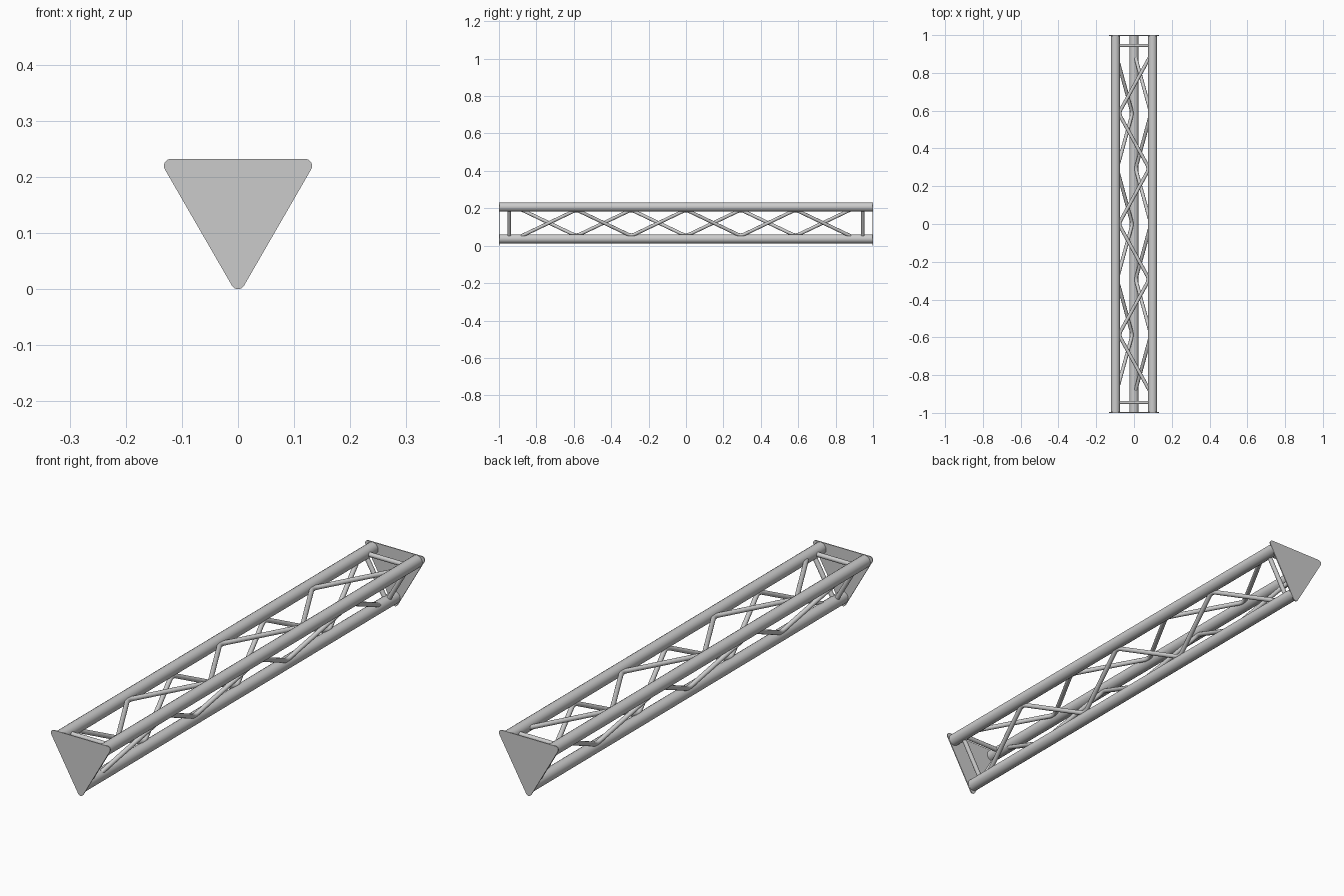
import bpy, bmesh, math
from mathutils import Vector

if "Cube" in bpy.data.objects:
    bpy.data.objects.remove(bpy.data.objects["Cube"])

CHORD_R, BRACE_R = 0.0243, 0.0092
STEP = 0.293            # distance between brace nodes
MID_Z = 0.1505          # centre of the triangular section
SIDE = 0.0985           # half the chord spacing
LEFT = Vector((-SIDE, 0, MID_Z + SIDE / math.sqrt(3)))
RIGHT = Vector((SIDE, 0, LEFT.z))
BOTTOM = Vector((0, 0, MID_Z - 2 * SIDE / math.sqrt(3)))


def at(p, y):
    return Vector((p.x, y, p.z))


def tube(name, pts, radius, sides_res):
    """Round bar along a polyline, turned into a smooth mesh."""
    cu = bpy.data.curves.new(name, 'CURVE')
    cu.dimensions = '3D'
    cu.bevel_depth = radius
    cu.bevel_resolution = sides_res
    cu.use_fill_caps = True
    sp = cu.splines.new('POLY')
    sp.points.add(len(pts) - 1)
    for q, p in zip(sp.points, pts):
        q.co = (*p, 1)
    ob = bpy.data.objects.new(name, cu)
    bpy.context.collection.objects.link(ob)
    bpy.ops.object.select_all(action='DESELECT')
    ob.select_set(True)
    bpy.context.view_layer.objects.active = ob
    bpy.ops.object.convert(target='MESH')
    bpy.ops.object.shade_smooth_by_angle(angle=math.radians(40))
    return ob


def rounded(nodes, length=0.022, steps=5):
    """Polyline with each inner corner replaced by a soft bend."""
    out = [nodes[0]]
    for a, b, c in zip(nodes, nodes[1:], nodes[2:]):
        p = b + (a - b).normalized() * length
        q = b + (c - b).normalized() * length
        for i in range(steps + 1):
            t = i / steps
            out.append(p * (1 - t) ** 2 + b * 2 * t * (1 - t) + q * t * t)
    return out + [nodes[-1]]


def end_plate(name, y, thick=0.004, r=0.0125):
    """Thin triangular plate with rounded corners, growing inwards from y."""
    corners = [((0.1195, 0.2195), -30), ((-0.1195, 0.2195), 90), ((0, r), 210)]
    bm = bmesh.new()
    verts = []
    for (cx, cz), start in corners:
        for i in range(9):
            a = math.radians(start + 120 * i / 8)
            verts.append(bm.verts.new((cx + r * math.cos(a), y, cz + r * math.sin(a))))
    face = bm.faces.new(verts)
    ext = bmesh.ops.extrude_face_region(bm, geom=[face], use_keep_orig=True)
    moved = [g for g in ext['geom'] if isinstance(g, bmesh.types.BMVert)]
    bmesh.ops.translate(bm, verts=moved, vec=(0, -math.copysign(thick, y), 0))
    bmesh.ops.recalc_face_normals(bm, faces=bm.faces)
    me = bpy.data.meshes.new(name)
    bm.to_mesh(me)
    bm.free()
    ob = bpy.data.objects.new(name, me)
    bpy.context.collection.objects.link(ob)


# Three long main tubes
for name, p in (("left", LEFT), ("right", RIGHT), ("bottom", BOTTOM)):
    tube(name + "_main_tube", [at(p, -0.998), at(p, 0.998)], CHORD_R, 6)

# Each face: one zigzag brace, plus a straight strut near each end
for name, a, b in (("top", RIGHT, LEFT), ("left", LEFT, BOTTOM), ("right", BOTTOM, RIGHT)):
    d = (b - a).normalized() * 0.018
    nodes = [at(a + d if i % 2 == 0 else b - d, (3 - i) * STEP) for i in range(7)]
    tube(name + "_zigzag_brace", rounded(nodes), BRACE_R, 4)
    for end, y in (("front", -0.945), ("back", 0.945)):
        tube(f"{name}_{end}_strut", [at(a, y), at(b, y)], BRACE_R, 4)

# Plates closing both ends
end_plate("front_end_plate", -1.0)
end_plate("back_end_plate", 1.0)
